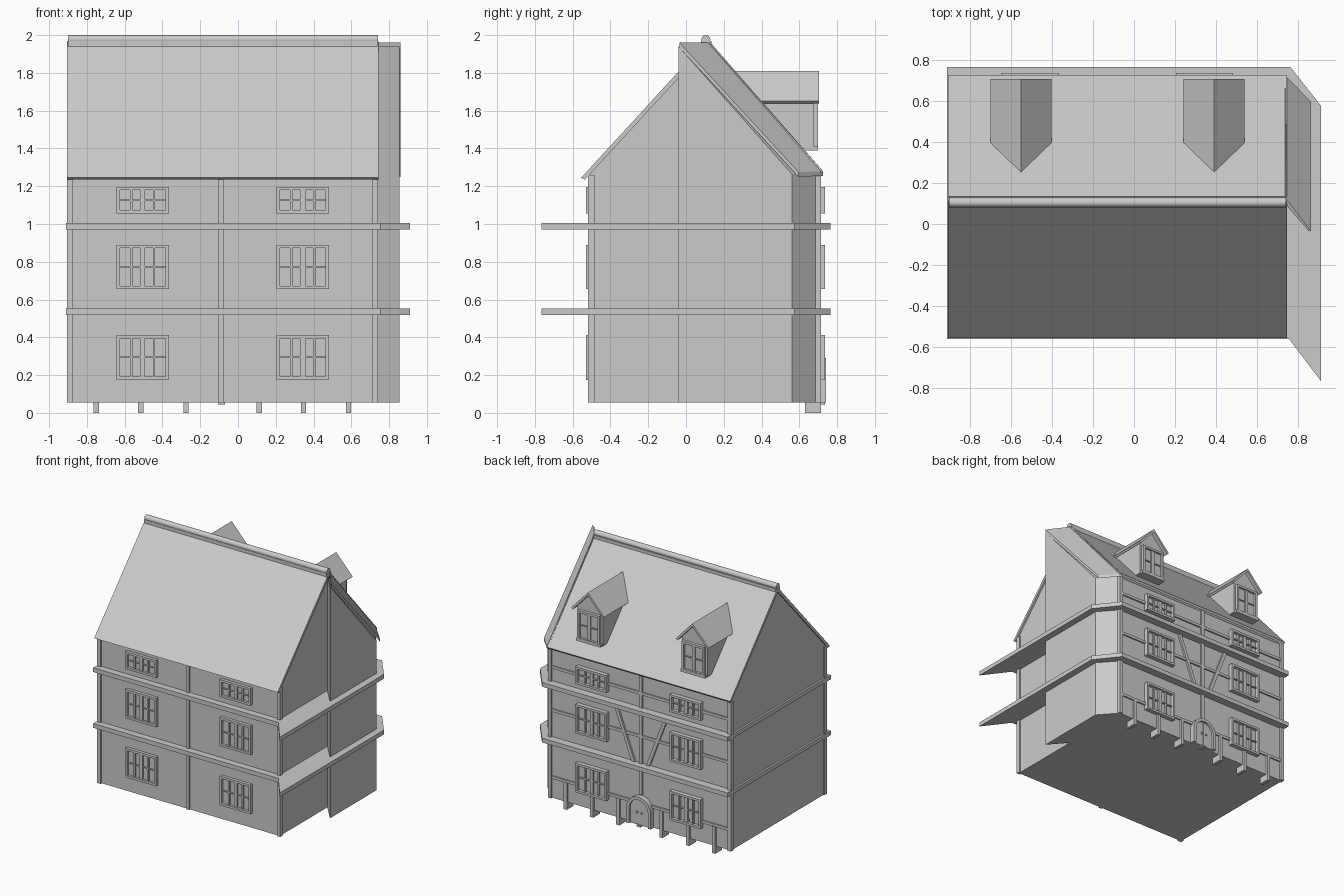
import bpy, bmesh, math
from mathutils import Vector

if "Cube" in bpy.data.objects:
    bpy.data.objects.remove(bpy.data.objects["Cube"])

grey = bpy.data.materials.new("plain grey")
grey.use_nodes = True
grey.diffuse_color = (0.6, 0.6, 0.6, 1)
grey.node_tree.nodes["Principled BSDF"].inputs["Base Color"].default_value = (0.6, 0.6, 0.6, 1)


def finish(name, bm):
    bmesh.ops.recalc_face_normals(bm, faces=bm.faces)
    mesh = bpy.data.meshes.new(name)
    bm.to_mesh(mesh)
    bm.free()
    mesh.materials.append(grey)
    obj = bpy.data.objects.new(name, mesh)
    bpy.context.collection.objects.link(obj)
    return obj


def add_loft(bm, ring_a, ring_b):
    a = [bm.verts.new(p) for p in ring_a]
    b = [bm.verts.new(p) for p in ring_b]
    n = len(a)
    bm.faces.new(a)
    bm.faces.new(b[::-1])
    for i in range(n):
        j = (i + 1) % n
        bm.faces.new((a[i], b[i], b[j], a[j]))


def loft(name, ring_a, ring_b):
    bm = bmesh.new()
    add_loft(bm, ring_a, ring_b)
    return finish(name, bm)


def along_x(name, profile, x0, x1):
    return loft(name, [(x0, y, z) for y, z in profile], [(x1, y, z) for y, z in profile])


def along_y(name, profile, y0, y1):
    return loft(name, [(x, y0, z) for x, z in profile], [(x, y1, z) for x, z in profile])


def along_z(name, plan, z0, z1):
    return loft(name, [(x, y, z0) for x, y in plan], [(x, y, z1) for x, y in plan])


def boxes(name, spans):
    bm = bmesh.new()
    for x0, x1, y0, y1, z0, z1 in spans:
        ring = [(x0, y0), (x1, y0), (x1, y1), (x0, y1)]
        add_loft(bm, [(x, y, z0) for x, y in ring], [(x, y, z1) for x, y in ring])
    return finish(name, bm)


def window(name, x, z0, z1, wall, out, width, cols, rows=2):
    """Rim, mullions and recessed panes; out is the signed depth from the wall."""
    def depth(f):
        return tuple(sorted((wall - out * 0.3, wall + out * f)))
    h, rim, bar = width / 2, 0.018, 0.008
    spans = [(x - h, x + h, *depth(1), z0, z0 + rim),
             (x - h, x + h, *depth(1), z1 - rim, z1),
             (x - h, x - h + rim, *depth(1), z0 + rim, z1 - rim),
             (x + h - rim, x + h, *depth(1), z0 + rim, z1 - rim),
             (x - h + rim, x + h - rim, *depth(0.25), z0 + rim, z1 - rim)]
    for i in range(1, cols):
        cx = x - h + rim + (width - 2 * rim) * i / cols
        b = bar * (1.7 if 2 * i == cols else 0.8)
        spans.append((cx - b, cx + b, *depth(0.7), z0 + rim, z1 - rim))
    for j in range(1, rows):
        cz = z0 + (z1 - z0) * j / rows
        spans.append((x - h + rim, x + h - rim, *depth(0.6), cz - bar / 2, cz + bar / 2))
    boxes(name, spans)


FRONT, BACK, BASE, MID = -0.505, 0.70, 0.055, -0.09

# Main house body and steep roof
along_x("house_body", [(FRONT, BASE), (BACK, BASE), (BACK, 1.26), (0.11, 1.94), (FRONT, 1.27)],
        -0.895, 0.73)
along_x("main_roof", [(-0.555, 1.245), (0.11, 1.97), (0.725, 1.28), (0.715, 1.265),
                      (0.11, 1.935), (-0.535, 1.235)], -0.905, 0.745)

# Angled side wing with its slanted roof
plan = [(0.725, 0.11), (0.855, -0.04), (0.855, 0.56), (0.73, BACK)]
loft("side_wing", [(x, y, BASE) for x, y in plan],
     [(x, y, z) for (x, y), z in zip(plan, (1.94, 1.94, 1.265, 1.265))])
slope = [(0.735, 0.13, 1.935), (0.86, -0.035, 1.935), (0.86, 0.595, 1.25), (0.735, 0.725, 1.255)]
loft("wing_roof", slope, [(x, y, z + 0.025) for x, y, z in slope])

# Round ridge cap lying on two narrow strips
circle = [(0.105 + 0.024 * math.cos(t * math.tau / 16), 1.976 + 0.024 * math.sin(t * math.tau / 16))
          for t in range(16)]
ridge = along_x("ridge_cap", circle, -0.9, 0.74)
boxes("ridge_strip", [(-0.9, 0.74, 0.08, 0.135, 1.94, 1.968)])

# Floor ledges that flare out at the side
ledge = [(-0.91, -0.56), (0.755, -0.56), (0.91, -0.765), (0.91, 0.575), (0.76, 0.765), (-0.91, 0.765)]
for name, z in (("lower", 0.517), ("upper", 0.97)):
    along_z(name + "_ledge", ledge, z, z + 0.035)

# Upright timbers on the front and back walls
uprights = [(-0.905, -0.873), (MID - 0.015, MID + 0.012), (0.713, 0.742)]
boxes("front_uprights", [(a, b, -0.518, FRONT + 0.02, BASE, 1.26) for a, b in uprights])
boxes("back_uprights", [(a, b, BACK - 0.02, 0.716, 0.3 if a == uprights[1][0] else BASE, 1.262)
                        for a, b in uprights])

# Windows on both walls
floors = [("ground", 0.175, 0.412), ("middle", 0.655, 0.89), ("top", 1.055, 1.197)]
for floor, z0, z1 in floors:
    for side, x in (("right", -0.505), ("left", 0.343)):
        window(f"front_{floor}_{side}_window", x, z0, z1, FRONT, -0.025, 0.278, 4)
        window(f"back_{floor}_{side}_window", x, z0, z1, BACK, 0.035, 0.278, 4)

# Horizontal timbers between the back windows
rails = []
for z in (0.215, 0.76, 1.11):
    for x0, x1 in ((-0.873, -0.644), (-0.366, MID), (MID, 0.204), (0.482, 0.713)):
        rails.append((x0, x1, BACK - 0.02, 0.712, z, z + 0.022))
boxes("back_rails", rails)

# Slanted braces beside the back centre post
for side, s in (("right", -1), ("left", 1)):
    a, b = MID + s * 0.05, MID + s * 0.24
    along_y(side + "_brace", [(a, 0.55), (a + s * 0.03, 0.55), (b, 0.97), (b - s * 0.03, 0.97)],
            BACK - 0.02, 0.715)

# Short stilts carrying the back wall
stilts = (-0.75, -0.515, -0.275, 0.112, 0.347, 0.585)
boxes("back_stilts", [(x - 0.014, x + 0.014, 0.63, 0.716, 0, 0.09) for x in stilts])
boxes("stilt_posts", [(x - 0.014, x + 0.014, BACK - 0.02, 0.716, 0.08, 0.22) for x in stilts])


# Arched door with surround and knobs
def arch(r):
    return ([(MID + r, BASE)]
            + [(MID + r * math.cos(i * math.pi / 12), 0.18 + r * math.sin(i * math.pi / 12))
               for i in range(13)]
            + [(MID - r, BASE)])


along_y("door", arch(0.09), BACK - 0.02, 0.722)
along_y("door_surround", arch(0.11) + arch(0.085)[::-1], BACK - 0.02, 0.74)
boxes("door_split", [(MID - 0.003, MID + 0.003, 0.715, 0.726, BASE, 0.265)])
boxes("door_step", [(MID - 0.015, MID + 0.02, BACK - 0.02, 0.735, 0.045, 0.06)])
bm = bmesh.new()
for s in (-1, 1):
    knob = bmesh.ops.create_uvsphere(bm, u_segments=10, v_segments=6, radius=0.008)
    bmesh.ops.translate(bm, verts=knob["verts"], vec=Vector((MID + s * 0.022, 0.728, 0.16)))
finish("door_knobs", bm)

# Dormers on the back roof slope
for side, x in (("right", -0.55), ("left", 0.39)):
    house = [(x - 0.115, 1.395), (x + 0.115, 1.395), (x + 0.115, 1.665), (x, 1.785), (x - 0.115, 1.665)]
    along_y(side + "_dormer", house, 0.35, 0.675)
    # Sloped roof whose back end dies into the main slope
    outer = [(x - 0.148, 1.65), (x, 1.81), (x + 0.148, 1.65), (x + 0.135, 1.638), (x, 1.785),
             (x - 0.135, 1.638)]
    loft(side + "_dormer_roof", [(px, 0.705, z) for px, z in outer],
         [(px, 0.24 + (1.81 - z) * 0.85, z) for px, z in outer])
    window(side + "_dormer_window", x, 1.40, 1.64, 0.675, 0.024, 0.20, 2)
    boxes(side + "_dormer_sill", [(x - 0.11, x + 0.11, 0.6, 0.70, 1.39, 1.41)])

# Smooth the rounded parts
bpy.ops.object.select_all(action='DESELECT')
for name in ("ridge_cap", "door_knobs", "door_surround"):
    bpy.data.objects[name].select_set(True)
bpy.context.view_layer.objects.active = ridge
bpy.ops.object.shade_smooth_by_angle()
